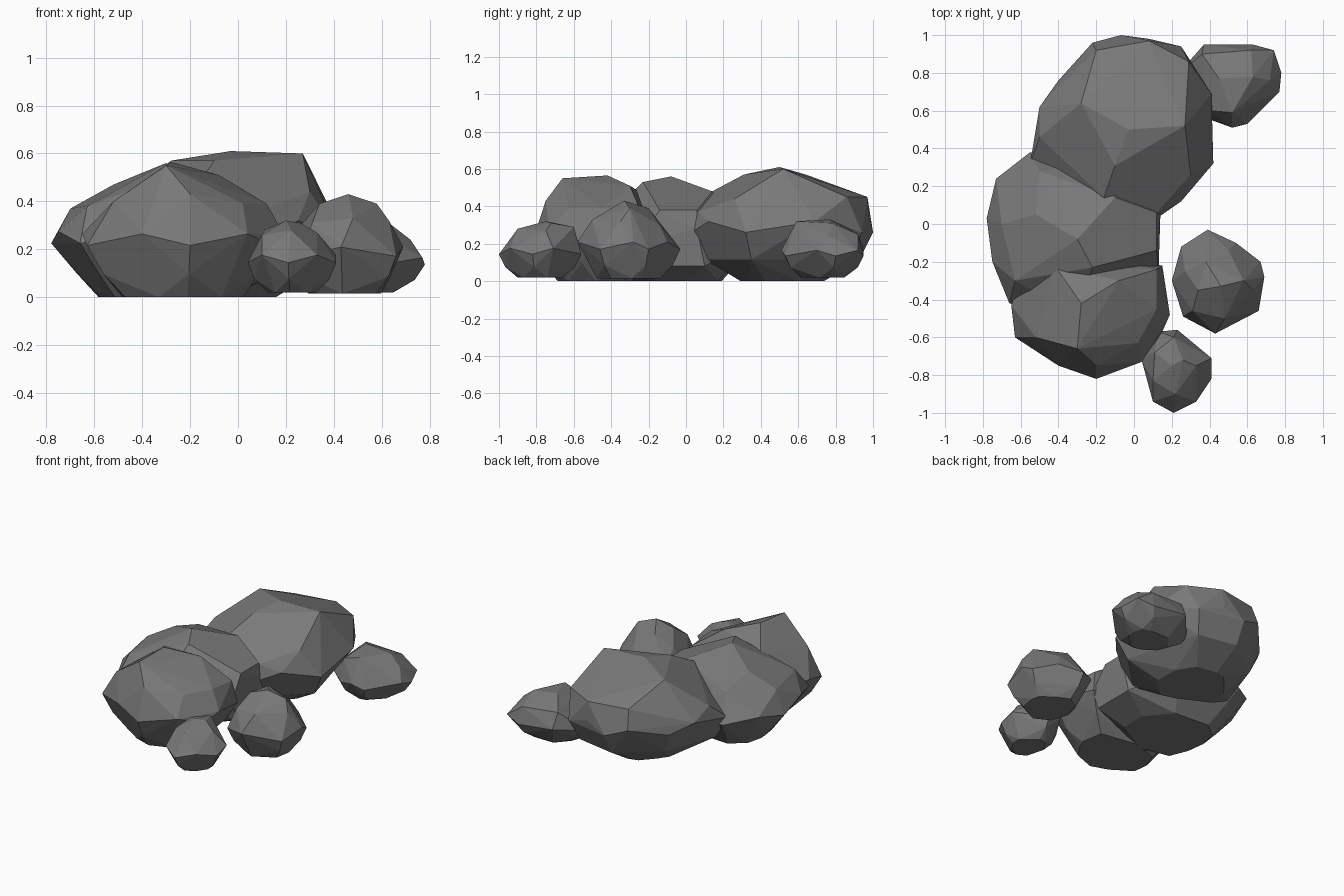
import bpy
import bmesh
from mathutils import Vector

cube = bpy.data.objects.get("Cube")
if cube:
    bpy.data.objects.remove(cube, do_unlink=True)

stone = bpy.data.materials.new("dark grey stone")
stone.use_nodes = True
grey = (0.19, 0.19, 0.19, 1)
stone.diffuse_color = grey
stone.node_tree.nodes["Principled BSDF"].inputs["Base Color"].default_value = grey


def rock(name, outline, middle, crown, floor=0.0, foot=0.6, belly=0.85):
    """Faceted boulder: the hull of a flat foot, a belly, a widest outline and crown points."""
    ring = [Vector((x, y, 0)) for x, y in outline]
    low = Vector((min(p.x for p in ring), min(p.y for p in ring), 0))
    high = Vector((max(p.x for p in ring), max(p.y for p in ring), 0))
    centre = (low + high) / 2
    points = [Vector(p) for p in crown]
    for i, p in enumerate(ring):
        # Alternate heights so that the sides break into slanted facets
        wobble = 0.1 if i % 2 else -0.1
        points.append(p + Vector((0, 0, middle * (1 + wobble))))
        out = p - centre
        if i % 2 == 0:
            points.append(centre + out * belly + Vector((0, 0, floor + (middle - floor) * 0.4)))
        points.append(centre + out * foot + Vector((0, 0, floor)))

    bm = bmesh.new()
    for p in points:
        bm.verts.new(p)
    bmesh.ops.convex_hull(bm, input=bm.verts[:])
    loose = [v for v in bm.verts if not v.link_faces]
    bmesh.ops.delete(bm, geom=loose, context='VERTS')
    # Merge almost flat neighbours into broad chipped faces
    bmesh.ops.dissolve_limit(bm, angle_limit=0.06, verts=bm.verts[:], edges=bm.edges[:])
    bmesh.ops.recalc_face_normals(bm, faces=bm.faces[:])
    mesh = bpy.data.meshes.new(name)
    bm.to_mesh(mesh)
    bm.free()
    mesh.materials.append(stone)
    obj = bpy.data.objects.new(name, mesh)
    bpy.context.collection.objects.link(obj)
    return obj


# Large boulder at the back, with the highest ridge
rock("back_boulder",
     [(-.07, 1), (.08, .98), (.25, .94), (.41, .69), (.42, .32), (.25, .12),
      (.12, .03), (-.08, .09), (-.55, .32), (-.5, .62), (-.4, .76), (-.22, .96)],
     0.29,
     [(-.03, .5, .61), (.27, .52, .6), (-.28, .64, .57), (-.1, .31, .57),
      (-.2, .92, .45), (.08, .97, .45), (.29, .86, .45), (-.5, .46, .38),
      (-.16, .14, .48), (.3, .26, .44), (.12, .06, .37)],
     foot=0.46)

# Broad boulder on the right side, partly under its neighbours, with a steep inner wall
rock("middle_boulder",
     [(-.55, .38), (-.73, .24), (-.78, .03), (-.75, -.2), (-.66, -.42),
      (-.3, -.5), (.13, -.25), (.14, .06), (-.1, .35)],
     0.25,
     [(-.3, -.08, .56), (-.52, .05, .47), (-.7, 0, .37), (-.63, -.3, .38),
      (-.5, .28, .4), (-.1, .14, .48), (-.22, -.23, .53), (.12, .06, .38),
      (.12, -.14, .38), (.13, .1, .08), (.13, -.2, .08)],
     foot=0.57, belly=0.77)

# Boulder leaning on it at the front
rock("front_boulder",
     [(-.63, -.6), (-.4, -.75), (-.2, -.82), (.04, -.73), (.15, -.57), (.19, -.48),
      (.15, -.22), (-.28, -.15), (-.58, -.25), (-.65, -.43)],
     0.24,
     [(-.3, -.66, .55), (-.28, -.42, .565), (-.08, -.3, .51), (.12, -.45, .39),
      (.02, -.63, .39), (-.2, -.75, .43), (-.52, -.6, .4), (-.42, -.22, .46),
      (.12, -.24, .37)],
     foot=0.6, belly=0.83)

# Three small stones on the left side
rock("front_small_stone",
     [(.04, -.72), (.13, -.57), (.23, -.56), (.41, -.71), (.41, -.82),
      (.33, -.94), (.21, -1), (.1, -.94)],
     0.16,
     [(.2, -.75, .32), (.26, -.72, .31), (.11, -.68, .28), (.33, -.75, .27),
      (.22, -.9, .28), (.1, -.83, .26), (.21, -.6, .29)],
     floor=0.02, foot=0.55)

rock("side_small_stone",
     [(.2, -.3), (.25, -.12), (.39, -.03), (.54, -.1), (.67, -.2), (.69, -.28),
      (.66, -.46), (.43, -.58), (.26, -.49)],
     0.19,
     [(.46, -.33, .43), (.34, -.35, .39), (.38, -.2, .39), (.58, -.3, .39),
      (.27, -.25, .31), (.48, -.5, .33), (.31, -.46, .31), (.63, -.35, .32),
      (.5, -.14, .3)],
     floor=0.015, foot=0.62)

rock("back_small_stone",
     [(.22, .78), (.37, .95), (.63, .95), (.74, .92), (.78, .8), (.77, .7),
      (.6, .53), (.52, .51), (.41, .55), (.28, .64)],
     0.15,
     [(.45, .77, .33), (.52, .59, .32), (.63, .78, .31), (.4, .6, .28),
      (.36, .9, .27), (.62, .92, .25), (.72, .76, .24)],
     floor=0.02, foot=0.53)
